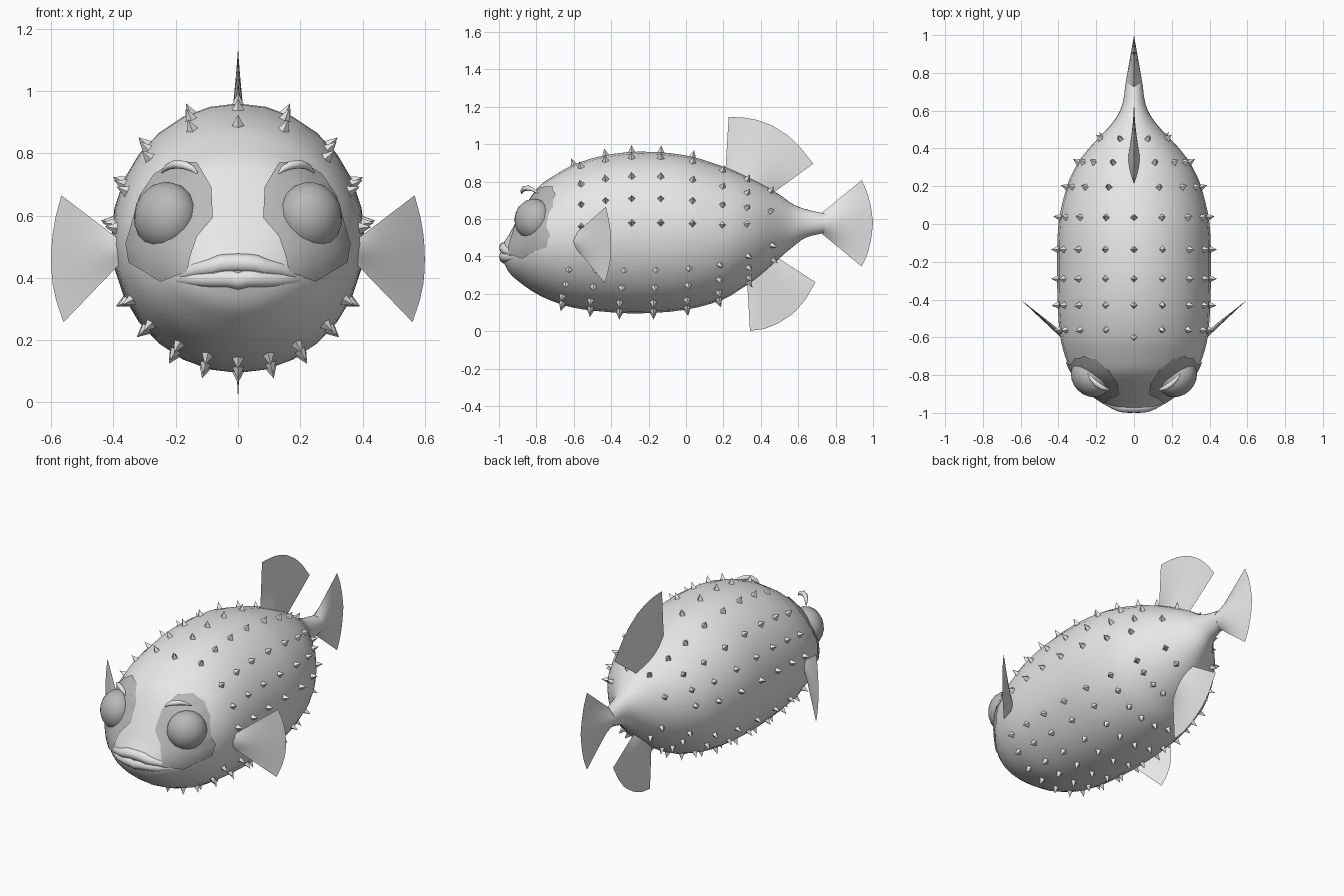
import bpy, bmesh, math
from mathutils import Vector
from mathutils.bvhtree import BVHTree

if "Cube" in bpy.data.objects:
    bpy.data.objects.remove(bpy.data.objects["Cube"])


def material(name, v):
    m = bpy.data.materials.new(name)
    m.diffuse_color = (v, v, v, 1)
    m.use_nodes = True
    m.node_tree.nodes["Principled BSDF"].inputs["Base Color"].default_value = m.diffuse_color
    return m


SKIN = material("skin_grey", 0.8)
DARK = material("eye_grey", 0.48)


def finish(name, bm, mat, smooth=True):
    bmesh.ops.recalc_face_normals(bm, faces=bm.faces)
    me = bpy.data.meshes.new(name)
    bm.to_mesh(me)
    bm.free()
    me.materials.append(mat)
    ob = bpy.data.objects.new(name, me)
    bpy.context.collection.objects.link(ob)
    if smooth:
        bpy.ops.object.select_all(action='DESELECT')
        ob.select_set(True)
        bpy.context.view_layer.objects.active = ob
        bpy.ops.object.shade_smooth_by_angle(angle=math.radians(40))
    return ob


def skin_rows(bm, rows, closed=False):
    """Join rows of points with quads."""
    rows = [[bm.verts.new(p) for p in r] for r in rows]
    n = len(rows[0])
    for a, b in zip(rows, rows[1:]):
        for i in range(n if closed else n - 1):
            j = (i + 1) % n
            bm.faces.new((a[i], a[j], b[j], b[i]))
    return rows


# Body profile: y, top z, bottom z, half width
PROFILE = [(-.985, .46, .39, .08), (-.95, .51, .32, .155), (-.90, .60, .27, .225),
           (-.80, .76, .20, .32), (-.70, .835, .155, .365), (-.60, .89, .125, .39),
           (-.45, .937, .105, .403), (-.25, .96, .095, .407), (0, .94, .115, .40),
           (.20, .88, .17, .355), (.30, .84, .23, .31), (.40, .79, .30, .24),
           (.50, .73, .39, .145), (.57, .68, .45, .09), (.64, .652, .50, .06),
           (.74, .63, .525, .045)]


def section(y):
    """Smooth interpolation of the profile at y."""
    P = PROFILE
    k = max(i for i in range(len(P) - 1) if P[i][0] <= y or i == 0)
    a, b = P[k], P[k + 1]
    p, n = P[max(k - 1, 0)], P[min(k + 2, len(P) - 1)]
    h = b[0] - a[0]
    t = (y - a[0]) / h
    out = []
    for c in (1, 2, 3):
        ma = (b[c] - p[c]) / (b[0] - p[0]) * h
        mb = (n[c] - a[c]) / (n[0] - a[0]) * h
        out.append((2*t**3 - 3*t*t + 1) * a[c] + (t**3 - 2*t*t + t) * ma
                   + (3*t*t - 2*t**3) * b[c] + (t**3 - t*t) * mb)
    return out


def surface(y, ang):
    """Point on the body; angle runs from the top."""
    top, bot, w = section(y)
    return Vector((w * math.sin(ang), y,
                   (top + bot) / 2 + (top - bot) / 2 * math.cos(ang)))


# Body
ys = []
for a, b in zip(PROFILE, PROFILE[1:]):
    ys += [a[0] + (b[0] - a[0]) * i / 3 for i in range(3)]
ys.append(PROFILE[-1][0])
bm = bmesh.new()
rows = skin_rows(bm, [[surface(y, math.tau * i / 28) for i in range(28)] for y in ys], True)
bm.faces.new(rows[0])
bm.faces.new(rows[-1])
bmesh.ops.recalc_face_normals(bm, faces=bm.faces)
tree = BVHTree.FromBMesh(bm)
finish("body", bm, SKIN)


def front_hit(x, z, lift):
    """Point on the front of the body, raised along its normal."""
    hit, nor, _, _ = tree.ray_cast(Vector((x, -3, z)), Vector((0, 1, 0)))
    return hit + nor * lift


# Spines: four-sided cones in rings around the body
bm = bmesh.new()


def spine(y, ang):
    p = surface(y, ang)
    du = surface(y, ang + .01) - p
    dv = surface(y + .01, ang) - p
    nor = dv.cross(du).normalized()
    if nor.dot(p - Vector((0, y, .53))) < 0:
        nor = -nor
    u = du.normalized()
    v = nor.cross(u)
    r = .021
    base = [bm.verts.new(p - nor * .006 + d * r) for d in (u, v, -u, -v)]
    tip = bm.verts.new(p + nor * .036)
    bm.faces.new(base)
    for i in range(4):
        bm.faces.new((base[i], base[(i + 1) % 4], tip))


ANGLES = (0, 22, 46, 65, 83, 118, 133, 150, 165, 180)
for r, y0 in enumerate((-.56, -.43, -.29, -.135, .035, .195, .325, .45)):
    for k, a in enumerate(ANGLES):
        if (a == 0 and y0 > .1) or (a == 180 and y0 > .3):
            continue
        if r == 7 and a not in (22, 65, 118, 150):
            continue
        shift = 0
        if a > 100:                       # belly spines sit further forward
            shift = (-.1, -.08, -.065, -.04, -.03, -.02, .01, .015)[r] * min(1, (a - 60) / 90)
        for s in ((1,) if a in (0, 180) else (1, -1)):
            spine(y0 + shift - (.04 if a == 0 and r == 0 else 0), s * math.radians(a))
finish("spines", bm, SKIN, smooth=False)


# Fins: lens-shaped blades, thick at the root and thin at the rim
def along(pts, t):
    f = t * (len(pts) - 1)
    i = min(int(f), len(pts) - 2)
    return Vector(pts[i]).lerp(Vector(pts[i + 1]), f - i)


def fin(name, root, rim, thick, side):
    side = Vector(side).normalized()
    n, m = 16, 5
    bm = bmesh.new()
    for s in (1, -1):
        rows = []
        for j in range(m + 1):
            v = j / m
            rows.append([along(root, i / n).lerp(along(rim, i / n), v)
                         + side * s * thick * (1 - v) * math.sin(math.pi * i / n)
                         for i in range(n + 1)])
        skin_rows(bm, rows)
    bmesh.ops.remove_doubles(bm, verts=bm.verts, dist=.0005)
    finish(name, bm, SKIN)


def mid(pts):
    return [(0, y, z) for y, z in pts]


fin("dorsal_fin", mid([(.21, .84), (.46, .735)]),
    mid([(.228, 1.145), (.30, 1.143), (.38, 1.13), (.46, 1.1), (.54, 1.05), (.61, .985), (.68, .895)]),
    .032, (1, 0, 0))
fin("anal_fin", mid([(.325, .30), (.48, .40)]),
    mid([(.342, .002), (.42, .012), (.50, .045), (.58, .10), (.64, .17), (.692, .262)]),
    .028, (1, 0, 0))
fin("tail_fin", mid([(.725, .632), (.725, .522)]),
    mid([(.94, .808), (.97, .74), (.99, .66), (1.0, .58), (.99, .49), (.97, .41), (.94, .345)]),
    .048, (1, 0, 0))
for s, label in ((1, "right"), (-1, "left")):
    def pec(pts):
        return [(s * x, -.585 + (x - .385) * .86, z) for x, z in pts]
    fin("pectoral_fin_" + label, pec([(.37, .515), (.37, .455)]),
        pec([(.567, .665), (.585, .60), (.597, .53), (.60, .46), (.597, .39), (.582, .32), (.56, .258)]),
        .014, (s * .65, -.76, 0))


# Tapered tubes for lips and eyelids
def tube(name, pts, radii, mat):
    cu = bpy.data.curves.new(name, 'CURVE')
    cu.dimensions = '3D'
    cu.bevel_depth = 1
    cu.bevel_resolution = 3
    cu.use_fill_caps = True
    sp = cu.splines.new('POLY')
    sp.points.add(len(pts) - 1)
    for q, p, r in zip(sp.points, pts, radii):
        q.co = (*p, 1)
        q.radius = r
    ob = bpy.data.objects.new(name, cu)
    bpy.context.collection.objects.link(ob)
    bpy.ops.object.select_all(action='DESELECT')
    ob.select_set(True)
    bpy.context.view_layer.objects.active = ob
    bpy.ops.object.convert(target='MESH')
    ob = bpy.context.object
    ob.data.materials.clear()
    ob.data.materials.append(mat)
    bpy.ops.object.shade_smooth_by_angle(angle=math.radians(50))


# Lips
for name, z0 in (("upper_lip", .447), ("lower_lip", .392)):
    pts, rad = [], []
    for i in range(17):
        t = i / 8 - 1
        z = z0 + (.393 - z0) * abs(t) ** 2.2
        pts.append(front_hit(.225 * t, z, -.017))
        rad.append(.031 - .017 * t * t)
    tube(name, pts, rad, SKIN)

# Eye patches, eyeballs and eyelids
PATCH = [(.13, .765), (.085, .69), (.08, .59), (.13, .53), (.15, .47), (.16, .42), (.245, .39),
         (.345, .45), (.355, .51), (.337, .57), (.312, .66), (.265, .73), (.20, .77)]
for s, label in ((1, "right"), (-1, "left")):
    bm = bmesh.new()
    loop = [along([(x, 0, z) for x, z in PATCH + PATCH[:1]], i / 52) for i in range(52)]
    centre = Vector((.22, 0, .58))
    rows = []
    for j in range(1, 11):
        row = [centre.lerp(p, j / 10) for p in loop]
        rows.append([front_hit(s * p.x, p.z, .007) for p in row])
    rings = skin_rows(bm, rows, True)
    bm.faces.new(rings[0])
    finish("eye_patch_" + label, bm, DARK)

    bm = bmesh.new()
    bmesh.ops.create_uvsphere(bm, u_segments=16, v_segments=10, radius=1)
    out = Vector((s * .7, -.7, .1)).normalized()
    rot = out.to_track_quat('Z', 'Y')
    for v in bm.verts:
        v.co = rot @ Vector((v.co.x * .112, v.co.y * .112, v.co.z * .092)) + Vector((s * .232, -.815, .597))
    finish("eye_" + label, bm, DARK)

    lid = [(.245, -.79, .738), (.225, -.82, .757), (.20, -.845, .765),
           (.17, -.865, .762), (.145, -.875, .75), (.13, -.88, .735)]
    tube("eyelid_" + label, [(s * x, y, z) for x, y, z in lid],
         (.003, .010, .014, .014, .010, .003), SKIN)
